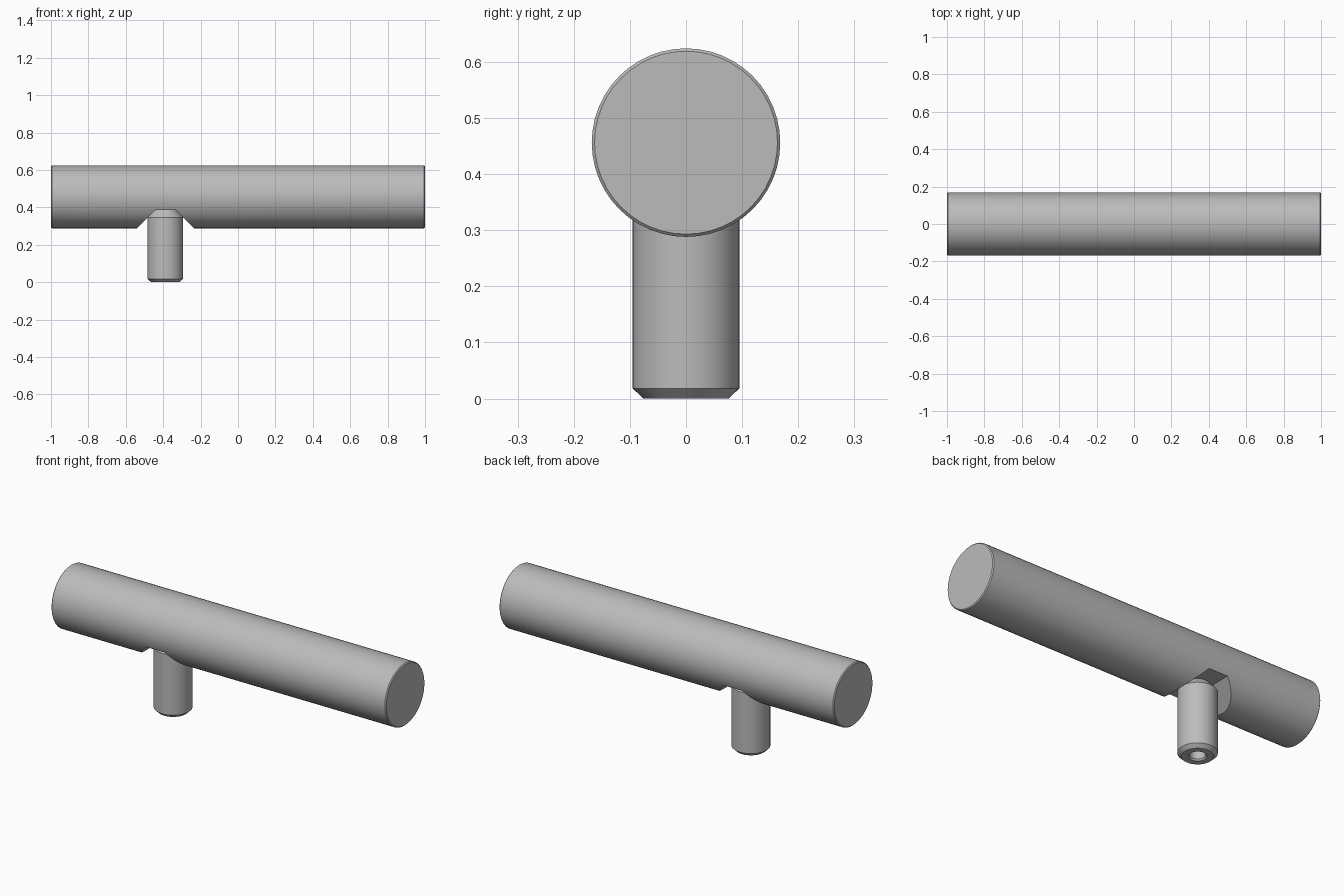
import bpy
import bmesh
import math
from mathutils import Matrix

if "Cube" in bpy.data.objects:
    bpy.data.objects.remove(bpy.data.objects["Cube"], do_unlink=True)

BAR_R, BAR_Z, POST_X, POST_R = 0.168, 0.456, -0.388, 0.095

steel = bpy.data.materials.new("brushed_steel")
steel.use_nodes = True
GREY = (0.5, 0.5, 0.5, 1)
steel.diffuse_color = GREY
steel.node_tree.nodes["Principled BSDF"].inputs["Base Color"].default_value = GREY


def make_object(name, bm):
    bmesh.ops.recalc_face_normals(bm, faces=bm.faces)
    mesh = bpy.data.meshes.new(name)
    bm.to_mesh(mesh)
    bm.free()
    mesh.materials.append(steel)
    obj = bpy.data.objects.new(name, mesh)
    bpy.context.collection.objects.link(obj)
    return obj


def turned(name, profile, matrix, sides=48):
    """Closed round part from (radius, height) pairs, capped at both ends."""
    bm = bmesh.new()
    rings = []
    for r, h in profile:
        angles = [2 * math.pi * i / sides for i in range(sides)]
        rings.append([bm.verts.new((r * math.cos(a), r * math.sin(a), h)) for a in angles])
    for low, high in zip(rings, rings[1:]):
        for i in range(sides):
            j = (i + 1) % sides
            bm.faces.new((low[i], low[j], high[j], high[i]))
    bm.faces.new(rings[0])
    bm.faces.new(rings[-1])
    bm.transform(matrix)
    return make_object(name, bm)


def smooth(obj):
    bpy.ops.object.select_all(action="DESELECT")
    obj.select_set(True)
    bpy.context.view_layer.objects.active = obj
    bpy.ops.object.shade_smooth_by_angle(angle=math.radians(30))


# Long horizontal bar with lightly eased ends
edge = 0.005
bar = turned("grip_bar",
             [(BAR_R - edge, -1), (BAR_R, edge - 1), (BAR_R, 1 - edge), (BAR_R - edge, 1)],
             Matrix.Translation((0, 0, BAR_Z)) @ Matrix.Rotation(math.pi / 2, 4, "Y"))

# Trapezoid groove across the underside, where the post enters
bm = bmesh.new()
outline = [(-0.203, 0.238), (0.203, 0.238), (0.055, 0.386), (-0.055, 0.386)]
face = bm.faces.new([bm.verts.new((POST_X + x, -0.3, z)) for x, z in outline])
extruded = bmesh.ops.extrude_face_region(bm, geom=[face])
bmesh.ops.translate(bm, vec=(0, 0.6, 0),
                    verts=[v for v in extruded["geom"] if isinstance(v, bmesh.types.BMVert)])
groove = make_object("groove_cutter", bm)
groove.hide_render = True
groove.hide_viewport = True
cut = bar.modifiers.new("groove", "BOOLEAN")
cut.operation = "DIFFERENCE"
cut.solver = "EXACT"
cut.object = groove
bpy.context.view_layer.update()

# Bake the cut so the shading follows the finished shape
cut_mesh = bpy.data.meshes.new_from_object(
    bar.evaluated_get(bpy.context.evaluated_depsgraph_get()))
bar.modifiers.clear()
bar.data = cut_mesh
bpy.data.objects.remove(groove, do_unlink=True)
smooth(bar)

# Upright post with chamfered foot and a screw hole bored from below
post = turned("mounting_post",
              [(0.038, 0.15), (0.038, 0.008), (0.044, 0), (0.076, 0),
               (POST_R, 0.018), (POST_R, 0.345), (0.055, 0.39)],
              Matrix.Translation((POST_X, 0, 0)))
smooth(post)
